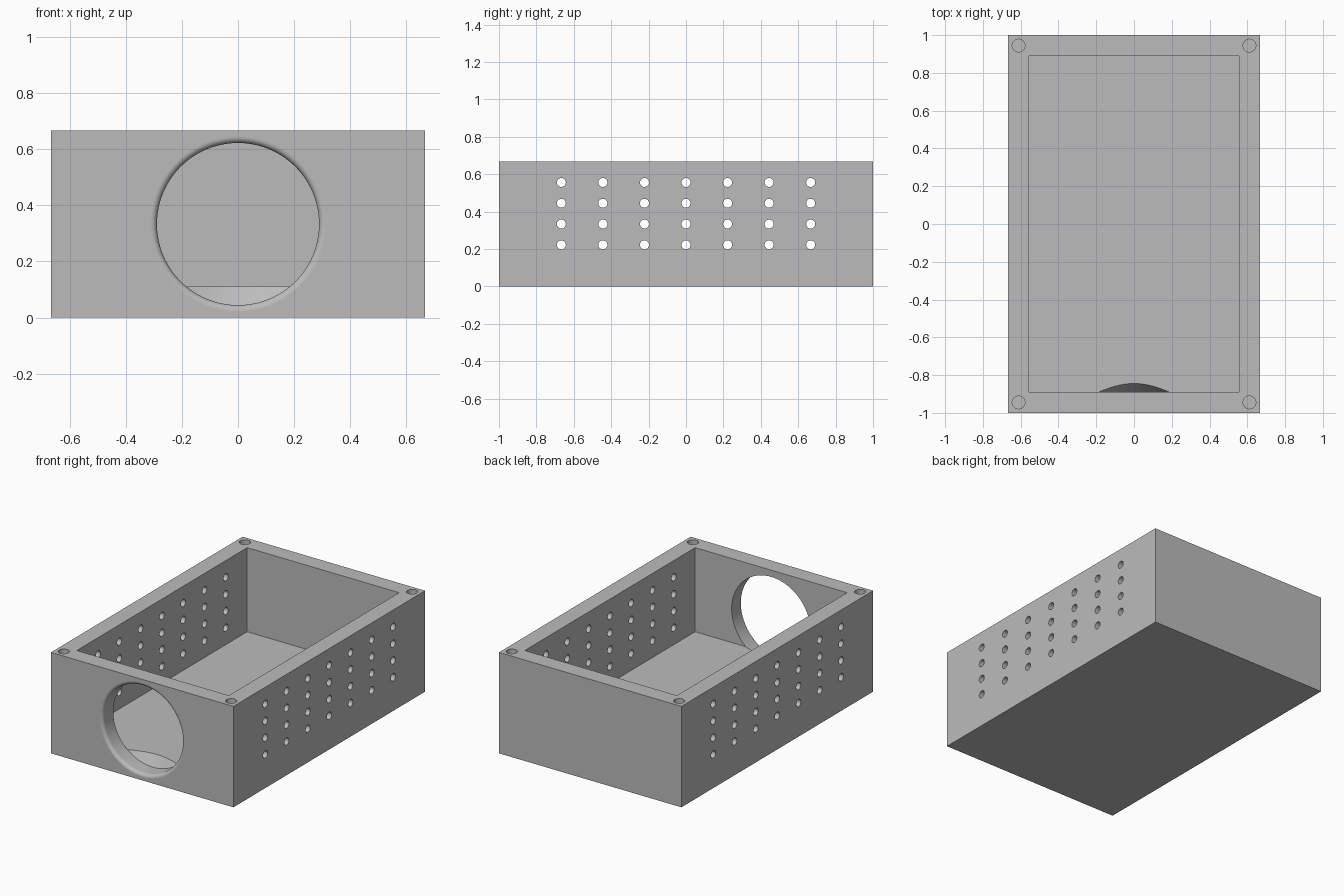
import bpy, bmesh, math
from mathutils import Matrix, Vector

cube = bpy.data.objects.get("Cube")
if cube:
    bpy.data.objects.remove(cube, do_unlink=True)

U = 1 / 45                       # one design unit: the box is 60 x 90 x 30
W, L, H, WALL = 60 * U, 90 * U, 30 * U, 5 * U

grey = bpy.data.materials.new("plain grey")
grey.use_nodes = True
grey.diffuse_color = (0.5, 0.5, 0.5, 1)
grey.node_tree.nodes["Principled BSDF"].inputs["Base Color"].default_value = (0.5, 0.5, 0.5, 1)


def make_object(name, bm):
    bmesh.ops.recalc_face_normals(bm, faces=bm.faces)
    mesh = bpy.data.meshes.new(name)
    bm.to_mesh(mesh)
    bm.free()
    mesh.materials.append(grey)
    obj = bpy.data.objects.new(name, mesh)
    bpy.context.collection.objects.link(obj)
    return obj


def add_box(bm, size, centre):
    bmesh.ops.create_cube(bm, size=1, matrix=Matrix.Translation(centre) @ Matrix.Diagonal((*size, 1)))


def add_cylinder(bm, radius, depth, centre, turn=Matrix()):
    bmesh.ops.create_cone(bm, cap_ends=True, segments=32, radius1=radius, radius2=radius,
                          depth=depth, matrix=Matrix.Translation(centre) @ turn)


# Solid block
bm = bmesh.new()
add_box(bm, (W, L, H), (0, 0, H / 2))
box = make_object("vented_box", bm)

# Open pocket
bm = bmesh.new()
add_box(bm, (W - 2 * WALL, L - 2 * WALL, H), (0, 0, WALL + H / 2))
pocket = make_object("pocket_cutter", bm)

# Vent grid through both side walls
bm = bmesh.new()
across = Matrix.Rotation(math.pi / 2, 4, 'Y')
for column in range(-3, 4):
    for row in range(4):
        add_cylinder(bm, 0.024, W + 0.2, (0, column * 10 * U, (10 + 5 * row) * U), across)
vents = make_object("vent_cutter", bm)

# Blind screw holes in the corners
bm = bmesh.new()
for sx in (-1, 1):
    for sy in (-1, 1):
        add_cylinder(bm, 0.034, 20 * U, (sx * (W - WALL) / 2, sy * (L - WALL) / 2, H))
screws = make_object("screw_hole_cutter", bm)

# Round front port: rounded lip, straight bore, tapered inner end
front, r, lip = -L / 2, 13 * U, U
profile = [(0, front - 0.05), (r + lip, front - 0.05)]
for i in range(9):
    a = i / 8 * math.pi / 2
    profile.append((r + lip - lip * math.sin(a), front + lip - lip * math.cos(a)))
profile += [(r, front + WALL), (r - 4.5 * U, front + WALL + 3 * U), (0, front + WALL + 3 * U)]
bm = bmesh.new()
verts = [bm.verts.new((x, y, H / 2)) for x, y in profile]
edges = [bm.edges.new(pair) for pair in zip(verts, verts[1:])]
bmesh.ops.spin(bm, geom=verts + edges, cent=Vector((0, 0, H / 2)), axis=(0, 1, 0),
               angle=2 * math.pi, steps=96)
bmesh.ops.remove_doubles(bm, verts=bm.verts, dist=1e-5)
port = make_object("port_cutter", bm)

# Cut everything out of the block
bpy.ops.object.select_all(action='DESELECT')
bpy.context.view_layer.objects.active = box
box.select_set(True)
for cutter in (pocket, vents, screws, port):
    cutter.hide_render = True
    mod = box.modifiers.new(cutter.name, 'BOOLEAN')
    mod.operation, mod.solver, mod.object = 'DIFFERENCE', 'EXACT', cutter
    bpy.ops.object.modifier_apply(modifier=mod.name)
    bpy.data.objects.remove(cutter, do_unlink=True)

# Smooth bores, flat walls
bpy.ops.object.shade_smooth_by_angle(angle=math.radians(28))
for face in box.data.polygons:
    face.material_index = 0
    if face.area > 0.05:
        face.use_smooth = False
